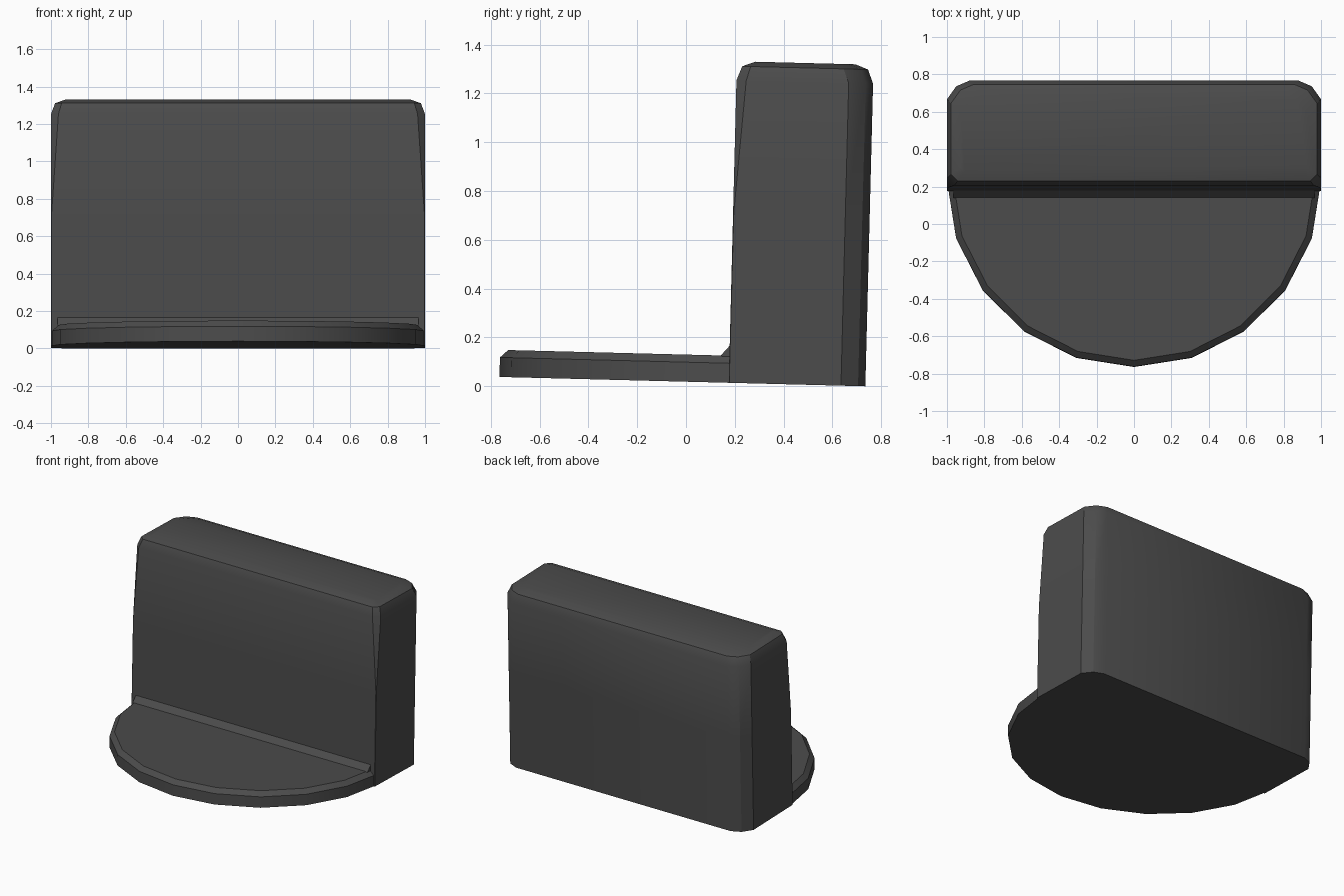
import bpy, math
from mathutils import Matrix

if "Cube" in bpy.data.objects:
    bpy.data.objects.remove(bpy.data.objects["Cube"])

mat = bpy.data.materials.new("dark grey")
mat.diffuse_color = (0.072, 0.072, 0.072, 1)
mat.use_nodes = True
mat.node_tree.nodes["Principled BSDF"].inputs["Base Color"].default_value = mat.diffuse_color

# The whole model leans back slightly; local origin is the bottom back edge
TILT = Matrix.Translation((0, 0.735, 0)) @ Matrix.Rotation(-0.0255, 4, 'X')


def loft(name, rings):
    """Skin a stack of equal-length rings and cap both ends."""
    n = len(rings[0])
    verts = [TILT @ Matrix.Translation(p).translation for r in rings for p in r]
    faces = [list(range(n))[::-1], list(range((len(rings) - 1) * n, len(rings) * n))]
    for k in range(len(rings) - 1):
        for i in range(n):
            j = (i + 1) % n
            faces.append([k*n + i, k*n + j, (k+1)*n + j, (k+1)*n + i])
    me = bpy.data.meshes.new(name)
    me.from_pydata(verts, [], faces)
    me.materials.append(mat)
    ob = bpy.data.objects.new(name, me)
    bpy.context.collection.objects.link(ob)
    bpy.context.view_layer.objects.active = ob
    ob.select_set(True)
    bpy.ops.object.shade_smooth_by_angle(angle=math.radians(30))
    ob.select_set(False)
    return ob


# Upright block: rounded back corners, front corners that fade to square lower down
def wall_ring(z, inset, c, front):
    x, f, b = 1 - inset, front + inset, -inset
    right = [(x - c, f), (x, f + c), (x, b - 0.1), (x - 0.05, b - 0.03), (x - 0.12, b)]
    left = [(-px, py) for px, py in reversed(right)]
    return [(px, py, z) for px, py in right + left]


loft("upright_block", [
    wall_ring(0.0, 0, 0.002, -0.56),
    wall_ring(0.7, 0, 0.003, -0.56),
    wall_ring(1.24, 0, 0.04, -0.56),
    wall_ring(1.298, 0.022, 0.035, -0.56),
    wall_ring(1.318, 0.075, 0.02, -0.56),
])


# Half-round foot with a chamfered top rim
def foot_ring(z, inset):
    return [((1 - inset) * math.cos(a), -0.505 + (0.995 - inset) * math.sin(a), z)
            for a in (math.pi + math.pi * i / 10 for i in range(11))]


loft("half_round_foot", [foot_ring(0, 0), foot_ring(0.08, 0), foot_ring(0.111, 0.033)])

# Sloping strip in the inner corner
profile = [(-0.598, 0.108), (-0.55, 0.108), (-0.55, 0.152), (-0.56, 0.152)]
loft("corner_strip", [[(x, y, z) for y, z in profile] for x in (-0.965, 0.965)])
